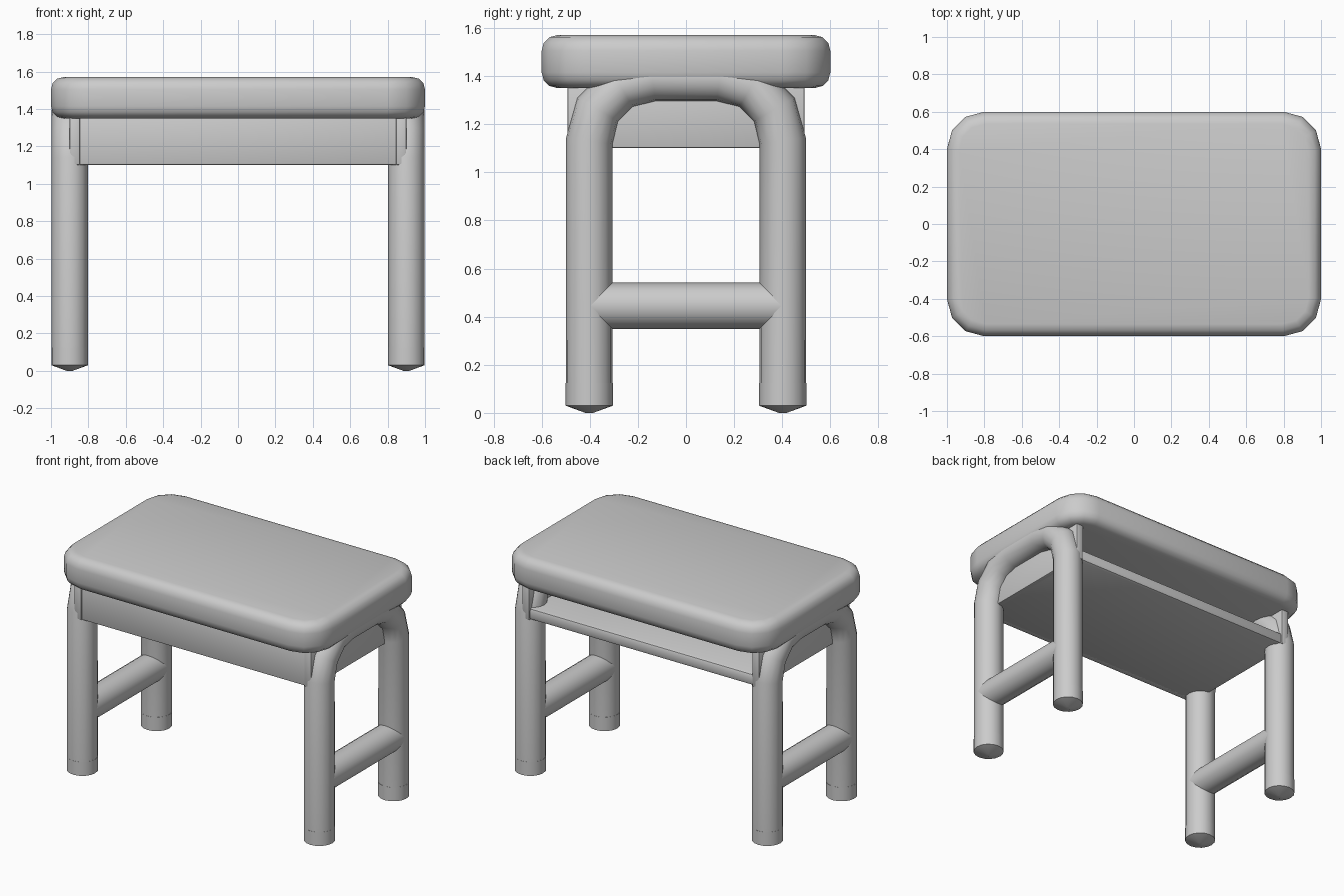
import bpy, bmesh, math
from mathutils import Vector

cube = bpy.data.objects.get("Cube")
if cube:
    bpy.data.objects.remove(cube, do_unlink=True)

grey = bpy.data.materials.new("light_grey")
grey.use_nodes = True
colour = (0.6, 0.6, 0.6, 1)
grey.diffuse_color = colour
grey.node_tree.nodes["Principled BSDF"].inputs["Base Color"].default_value = colour


def finish(name, bm, bevel=0, segments=2):
    """Turn a bmesh into a smooth shaded object with optional rounded edges."""
    bmesh.ops.recalc_face_normals(bm, faces=bm.faces)
    mesh = bpy.data.meshes.new(name)
    bm.to_mesh(mesh)
    bm.free()
    mesh.materials.append(grey)
    ob = bpy.data.objects.new(name, mesh)
    bpy.context.collection.objects.link(ob)
    bpy.ops.object.select_all(action='DESELECT')
    ob.select_set(True)
    bpy.context.view_layer.objects.active = ob
    if bevel:
        mod = ob.modifiers.new("rounding", 'BEVEL')
        mod.width, mod.segments = bevel, segments
        mod.limit_method, mod.angle_limit = 'ANGLE', math.radians(45)
        bpy.ops.object.modifier_apply(modifier=mod.name)
    bpy.ops.object.shade_smooth_by_angle(angle=math.radians(40))
    return ob


def box(name, low, high, bevel=0):
    low, high = Vector(low), Vector(high)
    bm = bmesh.new()
    bmesh.ops.create_cube(bm, size=1)
    bmesh.ops.scale(bm, vec=high - low, verts=bm.verts)
    bmesh.ops.translate(bm, vec=(low + high) / 2, verts=bm.verts)
    return finish(name, bm, bevel)


def sweep(name, x, path, radii, sides=16):
    """Sweep a round section along (y, z) points in the plane at x."""
    bm = bmesh.new()
    points = [Vector((x, y, z)) for y, z in path]
    rings = []
    for i, (p, r) in enumerate(zip(points, radii)):
        before = (p - points[i - 1]).normalized() if i else Vector()
        after = (points[i + 1] - p).normalized() if i < len(points) - 1 else Vector()
        tangent = (before + after).normalized()
        across = Vector((1, 0, 0))
        side = tangent.cross(across)
        rings.append([bm.verts.new(p + r * (math.cos(a) * across + math.sin(a) * side))
                      for a in (math.tau * k / sides for k in range(sides))])
    for a, b in zip(rings, rings[1:]):
        for k in range(sides):
            n = (k + 1) % sides
            bm.faces.new((a[k], a[n], b[n], b[k]))
    bm.faces.new(rings[0])
    bm.faces.new(rings[-1])
    return finish(name, bm)


# Table top: rounded rectangle with softened rims
bm = bmesh.new()
outline = []
for quarter, (sx, sy) in enumerate(((1, 1), (-1, 1), (-1, -1), (1, -1))):
    for step in range(4):
        a = math.radians(90 * quarter + 30 * step)
        outline.append(bm.verts.new((sx * 0.8 + 0.2 * math.cos(a),
                                     sy * 0.4 + 0.2 * math.sin(a), 1.35)))
base = bm.faces.new(outline)
ext = bmesh.ops.extrude_face_region(bm, geom=[base])
bmesh.ops.translate(bm, vec=(0, 0, 0.22),
                    verts=[v for v in ext["geom"] if isinstance(v, bmesh.types.BMVert)])
finish("table_top", bm, 0.065, 3)

# Side frames: arched tube, stretcher and tapered feet
LEG_X, LEG_Y, TUBE, BEND = 0.9, 0.402, 0.097, 0.262
half = [(LEG_Y, 0.04)]
for step in range(4):
    a = math.radians(30 * step)
    half.append((LEG_Y - BEND + BEND * math.cos(a), 1.13 + BEND * math.sin(a)))
arch = [(-y, z) for y, z in half] + half[::-1]

for side, x in (("left", LEG_X), ("right", -LEG_X)):
    sweep(f"{side}_leg_frame", x, arch, [TUBE] * len(arch))
    sweep(f"{side}_stretcher", x, [(-LEG_Y, 0.445), (LEG_Y, 0.445)], [TUBE - 0.001] * 2)
    for end, y in (("front", -LEG_Y), ("back", LEG_Y)):
        sweep(f"{end}_{side}_foot", x, [(y, 0), (y, 0.03), (y, 0.125)],
              [0.016, 0.098, 0.098])

# Storage tray under the top, open at the back
box("tray_bottom", (-0.89, -0.47, 1.1), (0.89, 0.485, 1.18), 0.02)
box("tray_front", (-0.86, -0.485, 1.1), (0.86, -0.43, 1.36), 0.01)
for side, s in (("left", 1), ("right", -1)):
    xs = sorted((s * 0.845, s * 0.9))
    box(f"tray_{side}_wall", (xs[0], -0.493, 1.1), (xs[1], 0.493, 1.36), 0.008)
